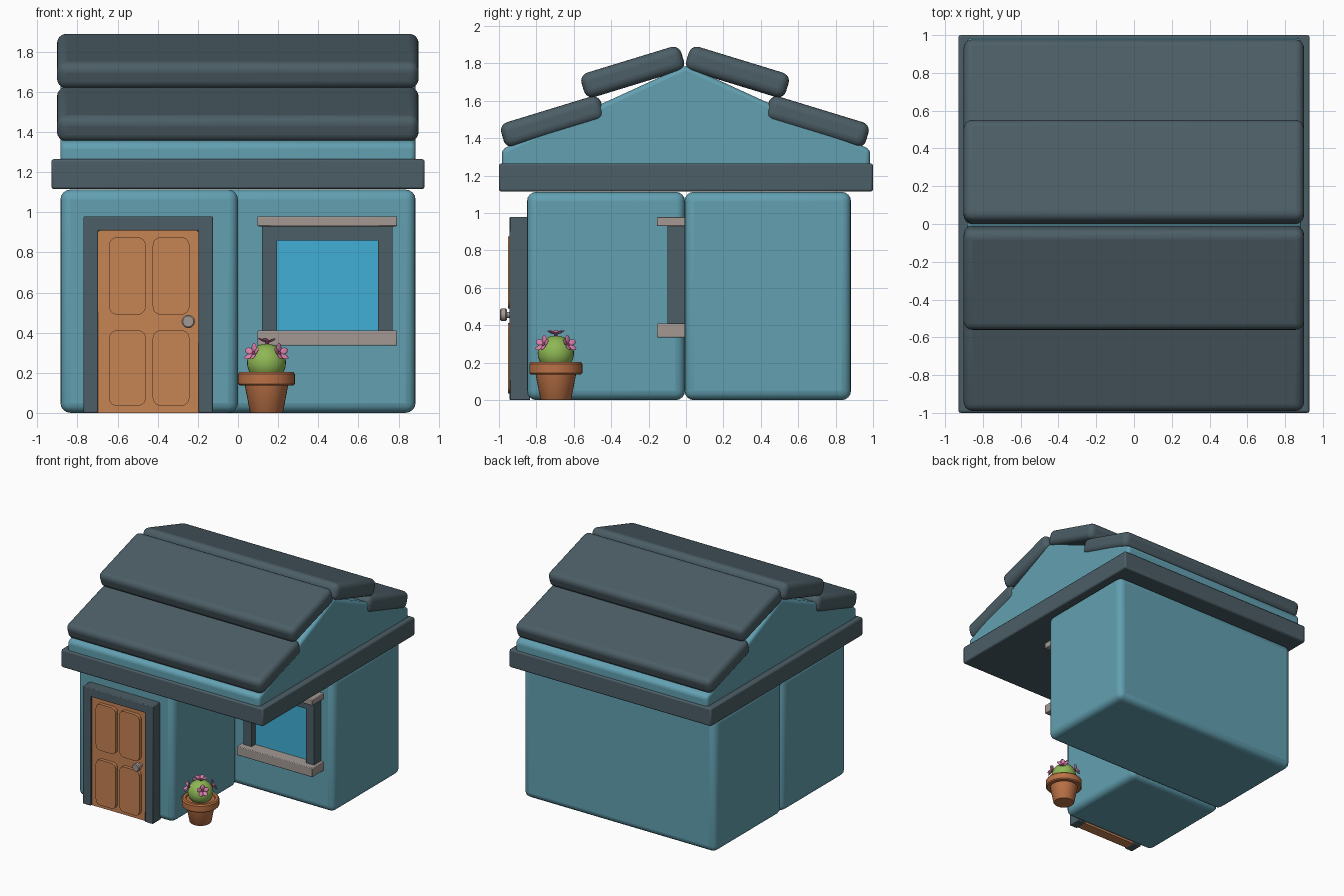
import bpy, bmesh, math
from mathutils import Matrix, Vector

if "Cube" in bpy.data.objects:
    bpy.data.objects.remove(bpy.data.objects["Cube"])


def material(name, rgb):
    m = bpy.data.materials.new(name)
    lin = [(c / 255 / 12.92) if c < 10 else ((c / 255 + 0.055) / 1.055) ** 2.4 for c in rgb]
    m.diffuse_color = (*lin, 1)
    m.use_nodes = True
    m.node_tree.nodes["Principled BSDF"].inputs["Base Color"].default_value = m.diffuse_color
    return m


TEAL = material("teal wall", (98, 160, 177))
SLATE = material("dark slate", (76, 94, 102))
WOOD = material("door wood", (198, 131, 84))
STONE = material("grey trim", (163, 153, 148))
GLASS = material("window blue", (66, 175, 215))
CLAY = material("pot clay", (186, 113, 70))
GREEN = material("cactus green", (142, 183, 84))
PINK = material("petal pink", (216, 128, 172))
PLUM = material("flower centre", (140, 62, 100))


def finish(bm, name, mat, bevel=0, segments=4, angle=35):
    bmesh.ops.recalc_face_normals(bm, faces=bm.faces)
    me = bpy.data.meshes.new(name)
    bm.to_mesh(me)
    bm.free()
    me.materials.append(mat)
    ob = bpy.data.objects.new(name, me)
    bpy.context.collection.objects.link(ob)
    if bevel:
        mod = ob.modifiers.new("round", 'BEVEL')
        mod.width, mod.segments = bevel, segments
        mod.limit_method = 'ANGLE'
        mod.angle_limit = math.radians(15)
    bpy.ops.object.select_all(action='DESELECT')
    bpy.context.view_layer.objects.active = ob
    ob.select_set(True)
    bpy.ops.object.shade_smooth_by_angle(angle=math.radians(angle))
    return ob


def box(name, mat, x, y, z, bevel=0.0, segments=4):
    bm = bmesh.new()
    c = [(a + b) / 2 for a, b in (x, y, z)]
    s = [b - a for a, b in (x, y, z)]
    bmesh.ops.create_cube(bm, size=1, matrix=Matrix.Translation(c) @ Matrix.Diagonal((*s, 1)))
    return finish(bm, name, mat, bevel, segments)


def prism(name, mat, pts, vec, bevel=0.0, segments=4):
    """Closed outline pushed along vec."""
    bm = bmesh.new()
    f = bm.faces.new([bm.verts.new(p) for p in pts])
    r = bmesh.ops.extrude_face_region(bm, geom=[f])
    bmesh.ops.translate(bm, vec=vec, verts=[v for v in r['geom'] if isinstance(v, bmesh.types.BMVert)])
    return finish(bm, name, mat, bevel, segments)


def lathe(name, mat, profile, matrix, steps=32):
    """Profile of (radius, height) spun about local z."""
    bm = bmesh.new()
    vs = [bm.verts.new((r, 0, h)) for r, h in profile]
    es = [bm.edges.new(p) for p in zip(vs, vs[1:])]
    bmesh.ops.spin(bm, geom=vs + es, cent=(0, 0, 0), axis=(0, 0, 1), angle=2 * math.pi, steps=steps)
    bmesh.ops.remove_doubles(bm, verts=bm.verts, dist=1e-5)
    bm.transform(matrix)
    return finish(bm, name, mat)


# L-shaped house walls
box("front_room", TEAL, (-0.885, 0), (-0.85, -0.005), (0, 1.113), 0.05)
box("back_room", TEAL, (-0.885, 0.885), (-0.008, 0.882), (0, 1.113), 0.05)

# Eave slab and gable
box("eave_slab", SLATE, (-0.93, 0.93), (-1, 1), (1.115, 1.265), 0.012, 2)
gable = [(-0.985, 1.22), (0.985, 1.22), (0.985, 1.34), (0, 1.79), (-0.985, 1.34)]
prism("gable", TEAL, [(-0.885, y, z) for y, z in gable], (1.77, 0, 0), 0.025)

# Four overlapping rounded roof panels
for name, y, z, side in (("lower_front", -0.714, 1.489, 1), ("upper_front", -0.285, 1.754, 1),
                         ("upper_back", 0.275, 1.754, -1), ("lower_back", 0.702, 1.489, -1)):
    panel = box("roof_panel_" + name, SLATE, (-0.902, 0.9), (-0.279, 0.279), (-0.068, 0.068), 0.046, 5)
    panel.location = (0, y, z)
    panel.rotation_euler.x = side * math.radians(17)

# Door frame, door leaf and four raised panels
frame = [(-0.77, 0), (-0.77, 0.98), (-0.125, 0.98), (-0.125, 0),
         (-0.198, 0), (-0.198, 0.908), (-0.697, 0.908), (-0.697, 0)]
prism("door_frame", SLATE, [(x, -0.943, z) for x, z in frame], (0, 0.11, 0), 0.006, 2)
box("door", WOOD, (-0.70, -0.195), (-0.925, -0.84), (0, 0.91))


def rounded_rect(x0, x1, z0, z1, r, n=5):
    pts = []
    for cx, cz, a0 in ((x1 - r, z1 - r, 0), (x0 + r, z1 - r, 90), (x0 + r, z0 + r, 180), (x1 - r, z0 + r, 270)):
        for i in range(n + 1):
            a = math.radians(a0 + 90 * i / n)
            pts.append((cx + r * math.cos(a), cz + r * math.sin(a)))
    return pts


for x0, side in ((-0.643, "left"), (-0.425, "right")):
    for z0, z1, level in ((0.035, 0.412), (0.49, 0.875)) and ((0.035, 0.412, "lower"), (0.49, 0.875, "upper")):
        pts = rounded_rect(x0, x0 + 0.183, z0, z1, 0.04)
        prism(f"door_panel_{level}_{side}", WOOD, [(x, -0.953, z) for x, z in pts], (0, 0.04, 0))

# Door knob
knob = [(0, 0), (0.016, 0), (0.016, 0.035), (0.027, 0.035), (0.033, 0.041), (0.033, 0.066), (0.027, 0.072), (0, 0.072)]
lathe("door_knob", STONE, knob, Matrix.Translation((-0.248, -0.923, 0.456)) @ Matrix.Rotation(math.pi / 2, 4, 'X'), 24)

# Window: frame, glass, sill and head trim
for name, x, z in (("left", (0.12, 0.195), (0.38, 0.94)), ("right", (0.697, 0.77), (0.38, 0.94)),
                   ("top", (0.19, 0.70), (0.86, 0.94))):
    box("window_frame_" + name, SLATE, x, (-0.1, 0.01), z)
box("window_glass", GLASS, (0.19, 0.70), (-0.05, 0.005), (0.38, 0.87))
box("window_sill", STONE, (0.097, 0.793), (-0.155, 0.01), (0.335, 0.41), 0.005, 2)
box("window_head", STONE, (0.097, 0.793), (-0.155, 0.01), (0.93, 0.98), 0.005, 2)

# Plant pot with thick rim
PX, PY = 0.142, -0.696
at_pot = Matrix.Translation((PX, PY, 0))
pot = [(0, 0), (0.078, 0), (0.083, 0.006), (0.108, 0.137), (0.134, 0.137), (0.142, 0.145), (0.142, 0.193),
       (0.134, 0.203), (0.112, 0.203), (0.108, 0.19), (0, 0.19)]
lathe("plant_pot", CLAY, pot, at_pot)

# Cactus
bm = bmesh.new()
bmesh.ops.create_uvsphere(bm, u_segments=28, v_segments=16, radius=1,
                          matrix=Matrix.Translation((PX, PY, 0.25)) @ Matrix.Diagonal((0.097, 0.097, 0.095, 1)))
finish(bm, "cactus", GREEN)

# Flowers: ring of four plus one on top, five petals each
petals, centres = bmesh.new(), bmesh.new()
for az, el in ((-45, 27), (45, 27), (135, 27), (225, 27), (0, 88)):
    a, e = math.radians(az), math.radians(el)
    d = Vector((math.cos(a) * math.cos(e), math.sin(a) * math.cos(e), math.sin(e)))
    base = Matrix.Translation(Vector((PX, PY, 0.25)) + d * 0.1) @ d.to_track_quat('Z', 'Y').to_matrix().to_4x4()
    for k in range(5):
        m = (base @ Matrix.Rotation(math.radians(72 * k + 90), 4, 'Z') @ Matrix.Rotation(math.radians(-25), 4, 'Y')
             @ Matrix.Translation((0.03, 0, 0)) @ Matrix.Diagonal((0.023, 0.017, 0.005, 1)))
        bmesh.ops.create_uvsphere(petals, u_segments=10, v_segments=6, radius=1, matrix=m)
    bmesh.ops.create_uvsphere(centres, u_segments=10, v_segments=6, radius=0.011, matrix=base)
finish(petals, "flower_petals", PINK, angle=80)
finish(centres, "flower_centres", PLUM, angle=80)
